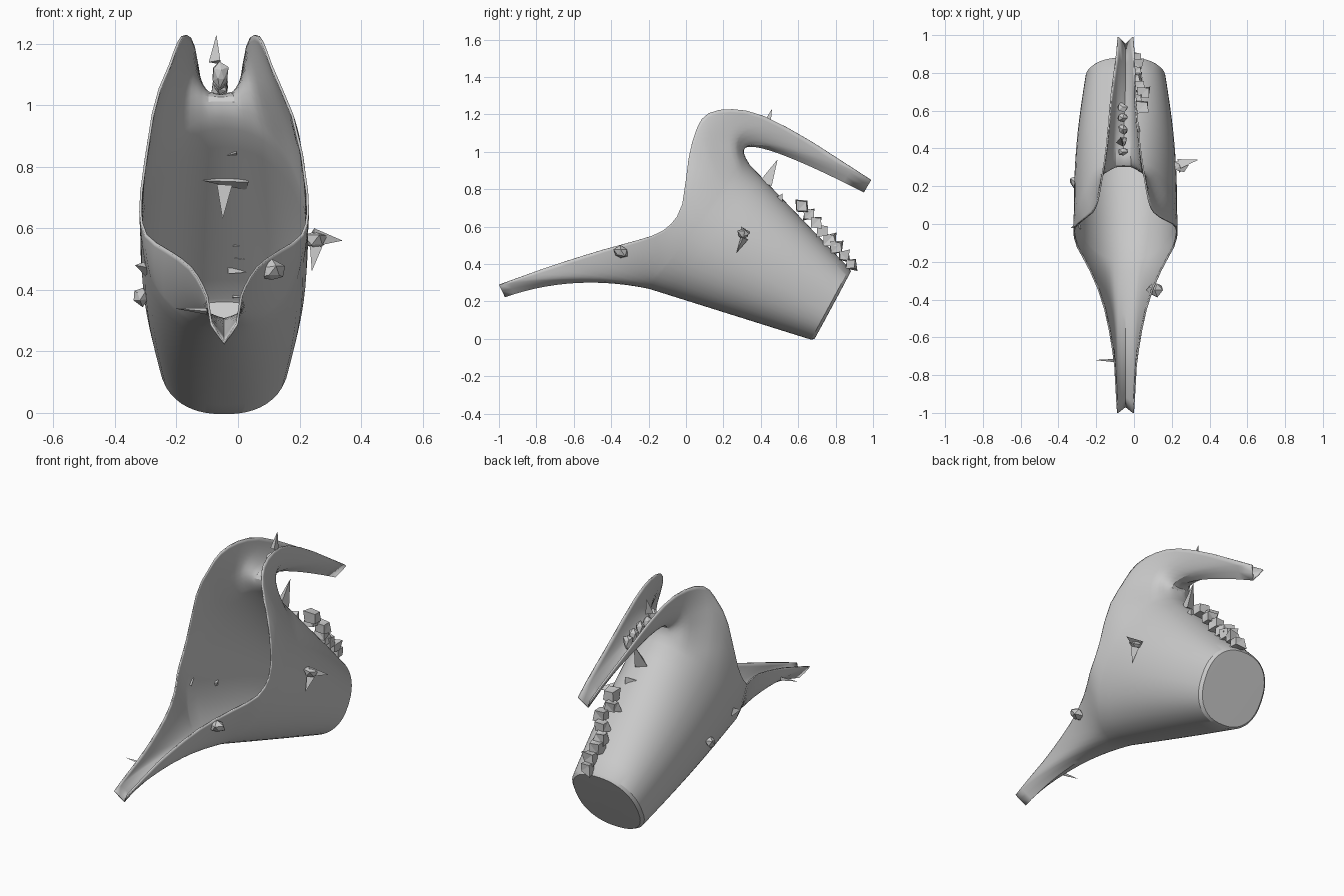
import bpy, bmesh, math, random
from mathutils import Vector

if "Cube" in bpy.data.objects:
    bpy.data.objects.remove(bpy.data.objects["Cube"])

random.seed(4)
CX = -0.045                      # symmetry plane of the shell

grey = bpy.data.materials.new("pale grey")
grey.diffuse_color = (0.6, 0.6, 0.6, 1)
grey.use_nodes = True
grey.node_tree.nodes["Principled BSDF"].inputs["Base Color"].default_value = grey.diffuse_color


def finish(name, bm):
    me = bpy.data.meshes.new(name)
    bmesh.ops.recalc_face_normals(bm, faces=bm.faces[:])
    bm.to_mesh(me)
    bm.free()
    me.materials.append(grey)
    ob = bpy.data.objects.new(name, me)
    bpy.context.collection.objects.link(ob)
    return ob


# Columns by angle (0 = keel, 180 = top): rim point, then the curve handle leading to it
COLUMNS = [
    (0, (0, -.97, .23), (0, -.60, .36)),
    (7, (.038, -1.0, .29), (.045, -.60, .36)),
    (15, (.052, -.75, .38), (.07, -.45, .34)),
    (30, (.105, -.45, .475), (.13, -.30, .40)),
    (45, (.18, -.25, .53), (.20, -.18, .45)),
    (60, (.25, -.12, .58), (.25, -.09, .51)),
    (90, (.265, -.02, .72), (.268, .02, .66)),
    (105, (.222, .015, .97), (.252, .06, .85)),
    (120, (.16, .06, 1.13), (.215, .09, .97)),
    (130, (.132, .12, 1.205), (.17, .10, 1.05)),
    (140, (.108, .25, 1.228), (.13, .12, 1.11)),
    (150, (.083, .42, 1.19), (.10, .17, 1.15)),
    (160, (.06, .68, 1.05), (.07, .15, 1.19)),
    (170, (.035, .99, .85), (.035, .15, 1.20)),
    (180, (0, .955, .79), (0, .15, 1.20)),
]


def column(a):
    """Smoothly interpolated rim point and handle at angle a."""
    for i in range(len(COLUMNS) - 1):
        if a <= COLUMNS[i + 1][0]:
            break
    a0, a1 = COLUMNS[i][0], COLUMNS[i + 1][0]
    t = (a - a0) / (a1 - a0)
    out = []
    for k in (1, 2):
        p1, p2 = Vector(COLUMNS[i][k]), Vector(COLUMNS[i + 1][k])
        lo, hi = COLUMNS[max(i - 1, 0)], COLUMNS[min(i + 2, len(COLUMNS) - 1)]
        m1 = (p2 - Vector(lo[k])) / (a1 - lo[0]) * (a1 - a0)
        m2 = (Vector(hi[k]) - p1) / (hi[0] - a0) * (a1 - a0)
        if i <= 1 or i >= len(COLUMNS) - 3:       # keep the blunt tips straight
            m1 = m2 = p2 - p1
        out.append((2*t**3 - 3*t**2 + 1) * p1 + (t**3 - 2*t**2 + t) * m1
                   + (3*t**2 - 2*t**3) * p2 + (t**3 - t**2) * m2)
    return out


def ring(a, centre, half, width, s=1.0, square=1.0):
    """Point on an ellipse; square below 1 fills out the corners."""
    r = math.radians(a)
    sn = abs(math.sin(r)) ** square
    cs = math.copysign(abs(math.cos(r)) ** square, math.cos(r))
    return Vector((width * s * sn, centre[0] - half[0] * s * cs, centre[1] - half[1] * s * cs))


def profile(a):
    """One line of the shell, from the flat base out to the rim."""
    base_c, base_h = (.778, .183), (.099, .184)
    pts = [ring(a, base_c, base_h, .2, s, .85) for s in (.5, .965)]
    base = ring(a, (.768, .188), base_h, .205, 1, .85)
    throat = ring(a, (.07, .6), (.265, .325), .265)
    rim, handle = column(a)
    for j in range(9):
        t = j / 9
        p = base.lerp(throat, t)
        p.x *= 1 + .07 * math.sin(math.pi * t)
        pts.append(p)
    for j in range(15):
        t = j / 14
        pts.append((1-t)**2 * throat + 2*t*(1-t) * handle + t*t * rim)
    return pts


# Funnel-shaped shell with front spout and curled back tail
angles = [0, 3.5, 7, 9, 12, 15, 19, 24, 30, 37, 45, 52, 60, 70, 80, 90, 98, 105,
          112, 120, 125, 130, 135, 140, 145, 150, 155, 160, 164, 167, 170, 175, 180]
bm = bmesh.new()
rows = []
for side, seq in ((1, angles), (-1, angles[-2:0:-1])):
    for a in seq:
        rows.append([bm.verts.new((CX + side * p.x - .012 * min(1, max(0, p.z - .9) / .15),
                                   p.y, p.z)) for p in profile(a)])
for r0, r1 in zip(rows, rows[1:] + rows[:1]):
    for j in range(len(r0) - 1):
        bm.faces.new((r0[j], r1[j], r1[j + 1], r0[j + 1]))
bm.faces.new([r[0] for r in rows])
shell = finish("shell", bm)
thick = shell.modifiers.new("thin wall", 'SOLIDIFY')
thick.thickness = 0.008
thick.offset = -1
bpy.context.view_layer.objects.active = shell
shell.select_set(True)
bpy.ops.object.shade_smooth_by_angle(angle=math.radians(25))
shell.select_set(False)


def chip(name, loc, size, cubic=False):
    """Jagged low-poly fragment clinging to the shell."""
    b = bmesh.new()
    if cubic:
        bmesh.ops.create_cube(b, size=1.5)
    else:
        bmesh.ops.create_icosphere(b, subdivisions=1, radius=1)
    for v in b.verts:
        k = random.uniform(.6, 1.1)
        v.co = Vector(loc) + Vector([c * s * k for c, s in zip(v.co, size)])
    bmesh.ops.triangulate(b, faces=b.faces[:])
    return finish(name, b)


def spike(name, root, tip, r):
    """Thin pointed splinter."""
    b = bmesh.new()
    d = Vector(tip) - Vector(root)
    q = d.to_track_quat('Z', 'Y')
    foot = [b.verts.new(Vector(root) + q @ Vector((r * math.cos(k * 2.09), r * math.sin(k * 2.09), 0)))
            for k in range(3)]
    top = b.verts.new(tip)
    b.faces.new(foot)
    for k in range(3):
        b.faces.new((foot[k], foot[(k + 1) % 3], top))
    return finish(name, b)


# Fragments on the sides
chip("right_chip", (.25, .31, .56), (.05, .04, .04))
spike("right_chip_point", (.24, .31, .57), (.34, .34, .56), .035)
spike("right_chip_tail", (.25, .31, .54), (.24, .27, .46), .025)
chip("right_front_chip", (.11, -.35, .46), (.05, .045, .04))
chip("left_chip", (-.31, .22, .38), (.035, .04, .035))
spike("left_splinter", (-.29, .0, .47), (-.335, -.02, .48), .03)
spike("spout_splinter", (-.1, -.72, .33), (-.21, -.72, .34), .012)

# Row of blocky fragments down the back
for i in range(8):
    t = i / 7
    chip("back_chip", (random.uniform(-.01, .05), .62 + .26 * t, .71 - .31 * t),
         (.05, .045, .045), True)
spike("back_splinter", (-.02, .43, .83), (-.01, .49, .96), .04)

# Shards on the inner face of the back wall
spike("inner_shard", (.03, .5, .75), (-.12, .48, .755), .03)
spike("inner_shard_point", (-.04, .48, .74), (-.05, .47, .63), .03)

# Fragments in the tail channel
for i in range(5):
    chip("tail_chip", (-.06, .38 + .06 * i, 1.10 - .015 * i), (.03, .03, .05))
spike("tail_splinter", (-.07, .43, 1.14), (-.07, .46, 1.23), .025)
